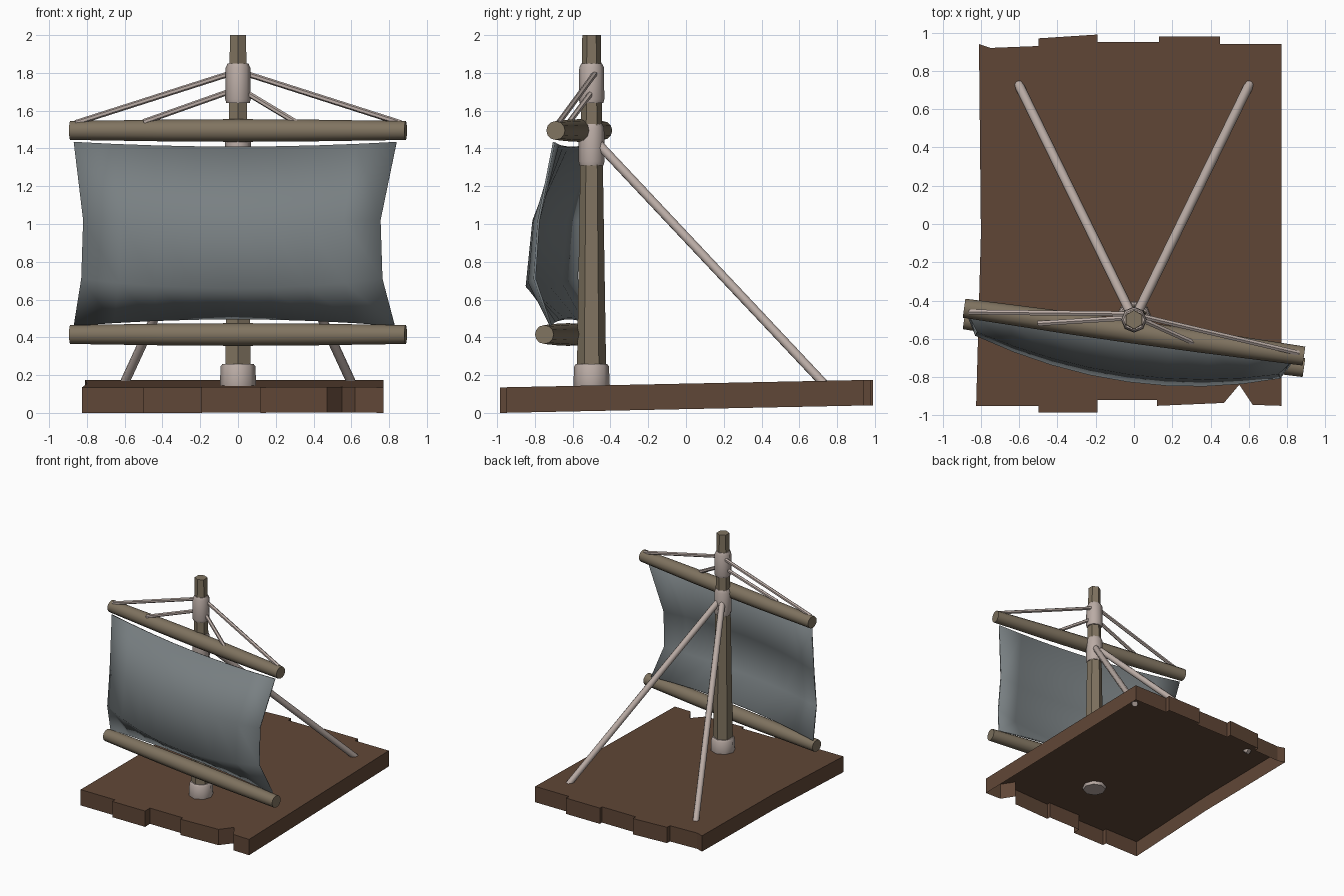
import bpy, bmesh, math
from mathutils import Vector

if "Cube" in bpy.data.objects:
    bpy.data.objects.remove(bpy.data.objects["Cube"])


def material(name, rgb):
    m = bpy.data.materials.new(name)
    m.diffuse_color = (*rgb, 1)
    m.use_nodes = True
    m.node_tree.nodes["Principled BSDF"].inputs["Base Color"].default_value = m.diffuse_color
    return m


DECK = material("dark_plank_brown", (0.118, 0.063, 0.038))
WOOD = material("weathered_wood", (0.215, 0.172, 0.117))
ROPE = material("pale_rope", (0.49, 0.41, 0.375))
CLOTH = material("grey_canvas", (0.19, 0.215, 0.225))


def finish(name, bm, mat, smooth=True):
    me = bpy.data.meshes.new(name)
    bm.normal_update()
    bm.to_mesh(me)
    bm.free()
    me.materials.append(mat)
    if smooth:
        me.polygons.foreach_set("use_smooth", [True] * len(me.polygons))
        me.set_sharp_from_angle(angle=math.radians(50))
    ob = bpy.data.objects.new(name, me)
    bpy.context.collection.objects.link(ob)
    return ob


def pole(name, a, b, profile, sides, mat, smooth=True):
    """Lofted pole from a to b; profile = [(fraction along, radius)]."""
    a, b = Vector(a), Vector(b)
    q = (b - a).to_track_quat('Z', 'Y')
    bm = bmesh.new()
    rings = []
    for t, r in profile:
        rings.append([bm.verts.new(a.lerp(b, t) + q @ Vector((
            r * math.sin(2 * math.pi * i / sides),
            r * math.cos(2 * math.pi * i / sides), 0))) for i in range(sides)])
    for lo, hi in zip(rings, rings[1:]):
        for i in range(sides):
            j = (i + 1) % sides
            bm.faces.new((lo[i], lo[j], hi[j], hi[i]))
    bm.faces.new(rings[0])
    bm.faces.new(rings[-1])
    bmesh.ops.recalc_face_normals(bm, faces=bm.faces)
    return finish(name, bm, mat, smooth)


# Deck: ragged plank outline, gently tilted, open underneath
outline = [(-.81, .94), (-.75, .92), (-.5, .93), (-.5, .97), (-.19, .99), (-.19, .95),
           (.13, .95), (.13, .98), (.45, .98), (.45, .94), (.77, .94), (.77, -.95),
           (.62, -.945), (.55, -.84), (.47, -.935), (.12, -.95), (.12, -.92),
           (-.19, -.92), (-.19, -.985), (-.5, -.985), (-.5, -.95), (-.825, -.95),
           (-.8, -.05)]
bm = bmesh.new()
low = [bm.verts.new((x, y, .0203 * (y + .985))) for x, y in outline]
top = [bm.verts.new((v.co.x, v.co.y, v.co.z + .135)) for v in low]
for i in range(len(low)):
    j = (i + 1) % len(low)
    bm.faces.new((low[i], top[i], top[j], low[j]))
bm.faces.new(top[::-1])
bmesh.ops.recalc_face_normals(bm, faces=bm.faces)
top_face = max(bm.faces, key=lambda f: f.calc_area())
top_face.normal_update()
if top_face.normal.z < 0:
    bmesh.ops.reverse_faces(bm, faces=bm.faces)
finish("deck", bm, DECK, smooth=False)

# Mast and rope bindings
MY = -.5
pole("mast", (0, MY, .125), (0, MY, 2), [(0, .079), (1, .049)], 6, WOOD)
for name, z0, z1, r0, r1 in (("mast_base_binding", .12, .26, .097, .092),
                             ("stay_binding", 1.31, 1.53, .069, .067),
                             ("top_binding", 1.64, 1.85, .068, .065)):
    pole(name, (0, MY, z0), (0, MY, z1),
         [(0, r0 - .006), (.1, r0), (.9, r1), (1, r1 - .01)], 8, ROPE)

# Stays running back to the deck
for s, side in ((-1, "left"), (1, "right")):
    pole(side + "_stay", (s * .02, -.46, 1.42), (s * .603, .73, .155),
         [(0, .025), (1, .025)], 8, ROPE)

# Yards, turned slightly about the mast
yard = [(0, .05), (.3, .058), (.5, .06), (.7, .058), (1, .05)]
pole("upper_yard", (-.888, -.44, 1.495), (.888, -.69, 1.495), yard, 12, WOOD)
pole("lower_yard", (-.888, -.5, .415), (.888, -.75, .415), yard, 12, WOOD)

# Lift ropes from the mast head to the upper yard
for name, a, b in (("left_outer_lift", (-.03, -.47, 1.80), (-.86, -.46, 1.535)),
                   ("right_outer_lift", (.03, -.48, 1.80), (.86, -.675, 1.535)),
                   ("left_inner_lift", (-.02, -.49, 1.71), (-.5, -.52, 1.54)),
                   ("right_inner_lift", (.02, -.49, 1.71), (.32, -.625, 1.53))):
    pole(name, a, b, [(0, .015), (1, .015)], 6, ROPE)

# Sail rows: left x, right x, edge z, middle z, base y, edge bulge, middle bulge
rows = [(-.87, .84, 1.435, 1.41, -.587, 0, .02),
        (-.82, .755, 1.02, 1.02, -.59, .09, .20),
        (-.83, .765, .71, .66, -.61, .09, .22),
        (-.87, .83, .46, .495, -.605, 0, .02)]
COLS = 8
bm = bmesh.new()
grid = []
for xl, xr, ze, zm, y0, be, bmid in rows:
    line = []
    for i in range(COLS + 1):
        t = i / COLS
        w = 1 - (2 * t - 1) ** 2
        x = xl + (xr - xl) * t
        line.append(bm.verts.new((x, y0 - .14 * x - be - (bmid - be) * w,
                                  ze + (zm - ze) * w)))
    grid.append(line)
for up, dn in zip(grid, grid[1:]):
    for i in range(COLS):
        bm.faces.new((up[i], dn[i], dn[i + 1], up[i + 1]))
sail = finish("sail", bm, CLOTH)
sail.data.set_sharp_from_angle(angle=math.pi)
mod = sail.modifiers.new("cloth_thickness", 'SOLIDIFY')
mod.thickness = .012
